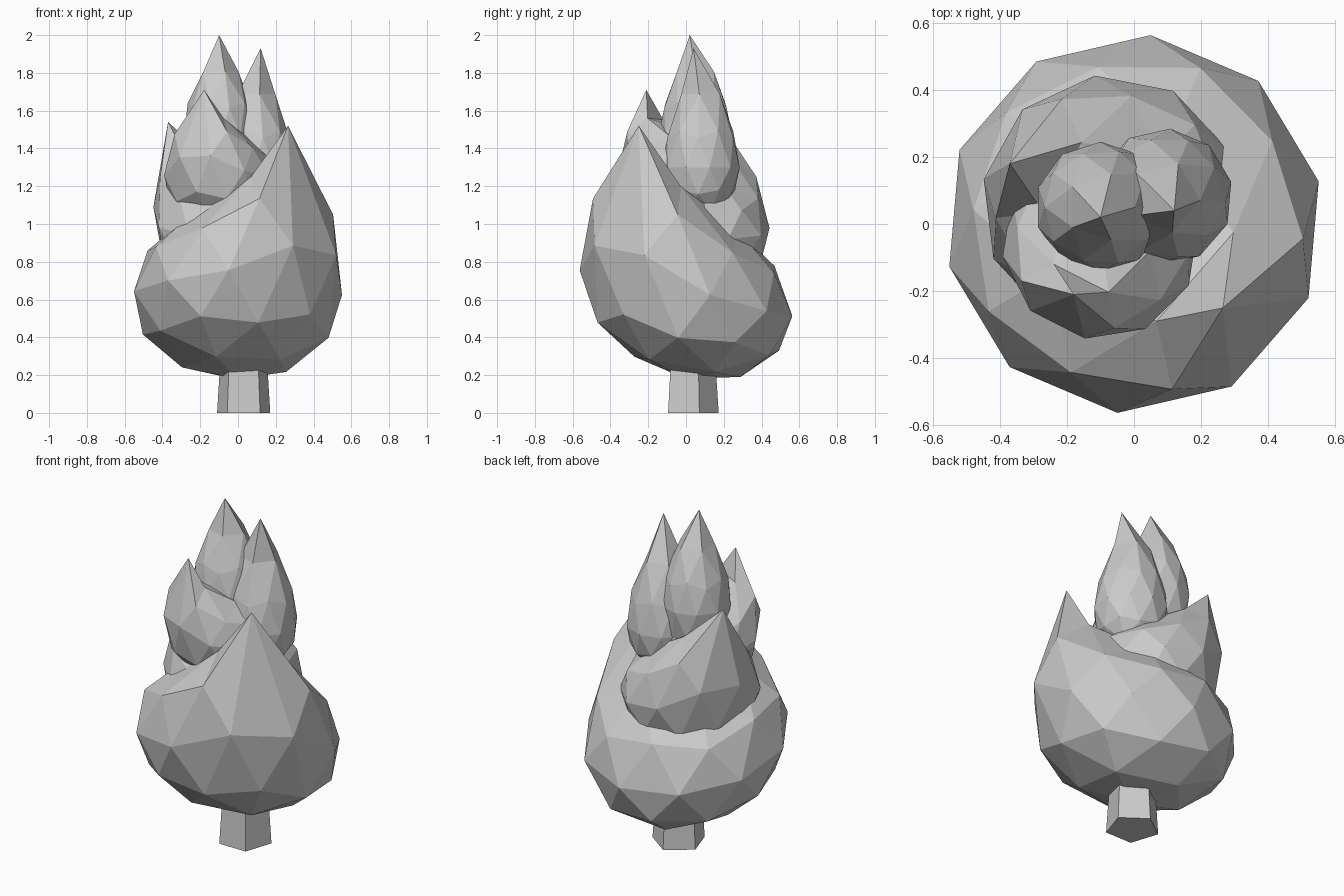
import bpy, bmesh, math
from mathutils import Vector, Matrix

old = bpy.data.objects.get("Cube")
if old:
    bpy.data.objects.remove(old, do_unlink=True)

grey = bpy.data.materials.new("plain grey")
grey.use_nodes = True
colour = (0.6, 0.6, 0.6, 1)
grey.diffuse_color = colour
grey.node_tree.nodes["Principled BSDF"].inputs["Base Color"].default_value = colour


def finish(name, bm, location):
    mesh = bpy.data.meshes.new(name)
    bm.to_mesh(mesh)
    bm.free()
    mesh.materials.append(grey)
    obj = bpy.data.objects.new(name, mesh)
    obj.location = location
    bpy.context.collection.objects.link(obj)


def foliage(name, centre, radius, up, down, tip, twist, lean=(0, 0), side=True):
    """Faceted ball with one vertex drawn out softly to a point."""
    bm = bmesh.new()
    bmesh.ops.create_icosphere(bm, subdivisions=2, radius=1)
    spin = Matrix.Rotation(math.radians(twist), 3, 'Z')
    bmesh.ops.transform(bm, matrix=spin.to_4x4(), verts=bm.verts)
    # the drawn vertex is the crown, or one on the shoulder
    aim = Vector((0, 0, 1))
    if side:
        aim = spin @ Vector((0.688, -0.5, 0.526))
    peak = min(bm.verts, key=lambda v: (v.co - aim).length)
    aim = peak.co.copy()
    reach = {v: (v.co - aim).length for v in bm.verts}
    for v in bm.verts:
        v.co.x *= radius
        v.co.y *= radius
        v.co.z *= up if v.co.z > 0 else down
        v.co.z += lean[0] * v.co.x + lean[1] * v.co.y
    target = Vector(tip) - Vector(centre)
    lift = target.z - peak.co.z
    for v in bm.verts:
        v.co.z += lift * max(0, 1 - reach[v] / 1.2) ** 1.7
    peak.co = target
    finish(name, bm, centre)


# Trunk: five-sided, slightly tapered
bm = bmesh.new()
bmesh.ops.create_cone(bm, cap_ends=True, segments=5, radius1=0.148, radius2=0.13, depth=0.28)
spin = max(bm.verts, key=lambda v: v.co.y - v.co.z).co
turn = Matrix.Rotation(math.pi / 2 - math.atan2(spin.y, spin.x), 4, 'Z')
bmesh.ops.transform(bm, matrix=turn, verts=bm.verts)
finish("trunk", bm, (0.03, 0.025, 0.14))

# Foliage: a wide base and smaller pointed tufts spiralling upwards
foliage("foliage_base", (0, 0, 0.62), 0.565, 0.47, 0.44, (0.265, -0.25, 1.52), -5, (0, -0.19))
foliage("back_tuft", (-0.07, 0.06, 0.94), 0.385, 0.32, 0.32, (-0.37, 0.18, 1.54), 187, (-0.08, 0.04))
foliage("front_tuft", (-0.1, -0.05, 1.24), 0.295, 0.25, 0.25, (-0.18, -0.21, 1.71), -81, (0, -0.1))
foliage("right_crown", (0.09, 0.08, 1.3), 0.205, 0.33, 0.27, (0.12, 0.04, 1.93), -5, side=False)
foliage("left_crown", (-0.1, 0.05, 1.47), 0.195, 0.3, 0.33, (-0.1, 0.02, 2.0), 0, side=False)
